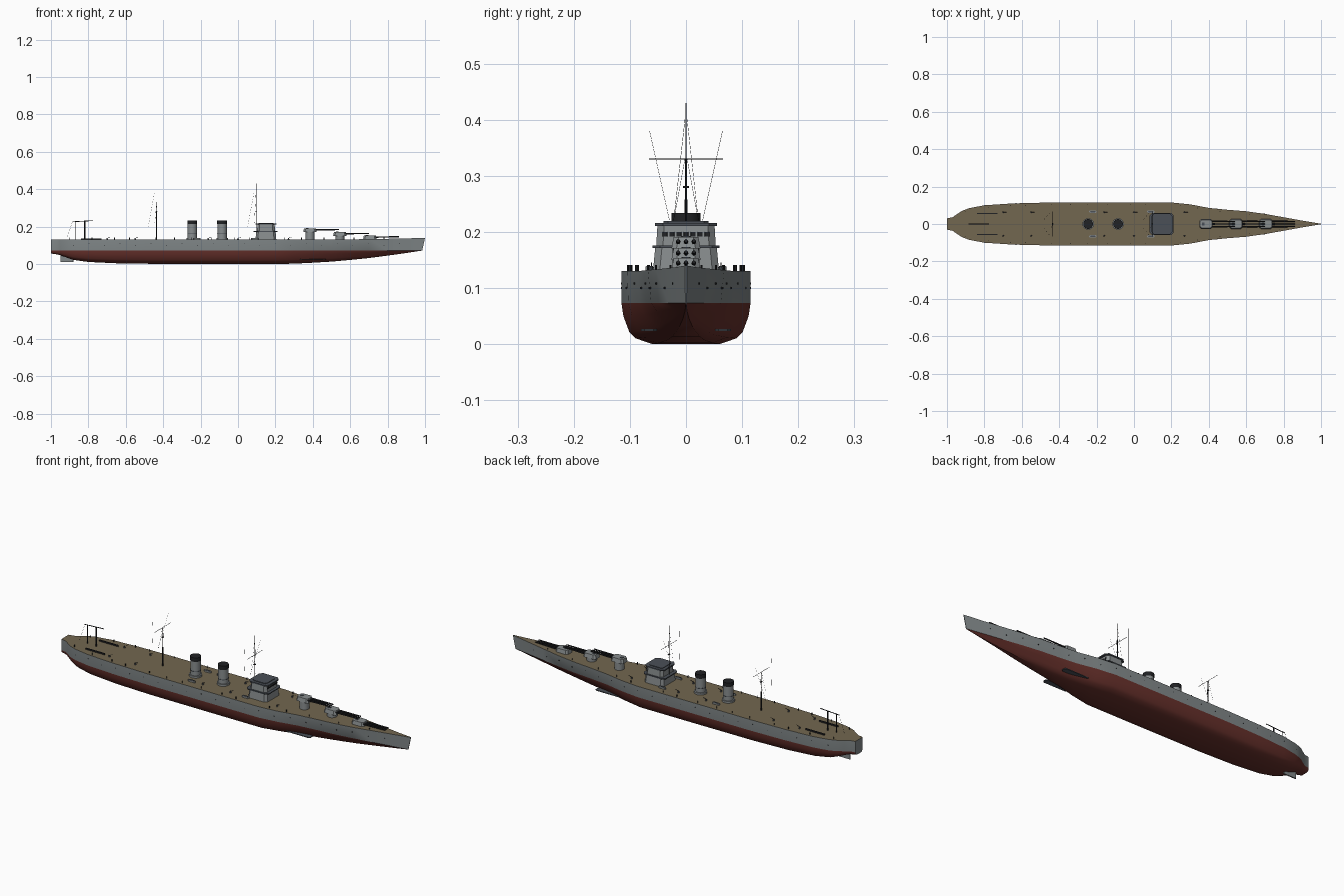
import bpy, bmesh, math
from mathutils import Vector

if "Cube" in bpy.data.objects:
    bpy.data.objects.remove(bpy.data.objects["Cube"])


def material(name, rgb):
    m = bpy.data.materials.new(name)
    m.diffuse_color = (*rgb, 1)
    m.use_nodes = True
    m.node_tree.nodes["Principled BSDF"].inputs["Base Color"].default_value = m.diffuse_color
    return m


GREY = material("hull grey", (0.22, 0.245, 0.25))
RED = material("antifouling red", (0.135, 0.03, 0.024))
DECK = material("deck wood", (0.17, 0.135, 0.08))
LIGHT = material("superstructure grey", (0.25, 0.27, 0.275))
ROOF = material("roof dark grey", (0.07, 0.08, 0.095))
DARK = material("black fittings", (0.015, 0.016, 0.018))

WATER = 0.073
# hull stations: x, half width, keel height, deck height
STATIONS = [
    (-1.0, .030, .056, .130), (-.97, .036, .052, .130), (-.95, .050, .047, .130),
    (-.92, .070, .036, .130), (-.88, .085, .022, .130), (-.80, .100, .011, .130),
    (-.65, .110, .004, .130), (-.45, .115, .001, .130), (-.10, .115, 0, .130),
    (.20, .115, 0, .130), (.30, .105, .002, .130), (.40, .086, .007, .130),
    (.50, .076, .013, .131), (.60, .068, .022, .132), (.70, .054, .032, .133),
    (.80, .036, .045, .135), (.90, .018, .059, .137), (.985, .0015, .072, .140)]


def at(x, col):
    """Interpolate a station column at x."""
    for a, b in zip(STATIONS, STATIONS[1:]):
        if a[0] <= x <= b[0]:
            t = (x - a[0]) / (b[0] - a[0])
            return a[col] + t * (b[col] - a[col])
    return STATIONS[-1][col]


def finish(bm, name, mats, smooth=True):
    bmesh.ops.recalc_face_normals(bm, faces=bm.faces[:])
    me = bpy.data.meshes.new(name)
    bm.to_mesh(me)
    bm.free()
    for m in mats:
        me.materials.append(m)
    ob = bpy.data.objects.new(name, me)
    bpy.context.collection.objects.link(ob)
    if smooth:
        bpy.ops.object.select_all(action='DESELECT')
        ob.select_set(True)
        bpy.context.view_layer.objects.active = ob
        bpy.ops.object.shade_smooth_by_angle(angle=math.radians(32))
    return ob


def loft(name, rings, mats, rule=None, smooth=True):
    """Skin closed rings of points and cap both ends."""
    bm = bmesh.new()
    rows = [[bm.verts.new(p) for p in r] for r in rings]
    n = len(rows[0])
    for a, b in zip(rows, rows[1:]):
        for i in range(n):
            j = (i + 1) % n
            bm.faces.new((a[i], a[j], b[j], b[i]))
    bm.faces.new(rows[0])
    bm.faces.new(rows[-1])
    bm.normal_update()
    if rule:
        for f in bm.faces:
            f.material_index = rule(f)
    return finish(bm, name, mats, smooth)


def block(name, x0, x1, hw, z0, z1, mat, taper=0.0, cut=0.008, y=0.0):
    """Box with clipped corners, shrinking by taper towards the top."""
    def ring(z, d):
        a, b, h = x0 + d, x1 - d, hw - d
        return [(a + cut, y - h, z), (b - cut, y - h, z), (b, y - h + cut, z), (b, y + h - cut, z),
                (b - cut, y + h, z), (a + cut, y + h, z), (a, y + h - cut, z), (a, y - h + cut, z)]
    return loft(name, [ring(z0, 0), ring(z1, taper)], [mat], smooth=False)


def rod(name, p, q, r, mat, r2=None, sides=8):
    p, q = Vector(p), Vector(q)
    rot = (q - p).to_track_quat('Z', 'Y')
    rings = []
    for c, rad in ((p, r), (q, r if r2 is None else r2)):
        rings.append([c + rot @ Vector((rad * math.cos(2 * math.pi * i / sides),
                                        rad * math.sin(2 * math.pi * i / sides), 0)) for i in range(sides)])
    return loft(name, rings, [mat], smooth=sides > 10)


# hull: rounded bilge below the waterline, straight side above
def section(x, hw, keel, deck):
    v = max(0, min(1, (x - .2) / .7))          # sections turn to a V near the bow
    flat = [(.52, 0), (.78, .14), (.88, .30), (.97, .68), (1, 1)]
    half = []
    for f, h in flat:
        f = f * (1 - v) + (0.12 + .88 * h) * v
        half.append((f * hw * (1 - .15 * v), keel + h * (WATER - keel)))
    half.append((hw, deck))
    rake = .015 if x > .98 else 0
    pts = [(y, z) for y, z in half] + [(-y, z) for y, z in reversed(half)]
    return [(x + rake * max(0, z - WATER) / .067, y, z) for y, z in pts]


loft("hull", [section(*s) for s in STATIONS], [GREY, RED, DECK],
     lambda f: 2 if f.normal.z > .9 and f.calc_center_median().z > .12 or
     abs(f.normal.z) > .9 and f.calc_center_median().z > .12
     else (1 if f.calc_center_median().z < WATER and abs(f.normal.x) < .95 else 0))

# rudder and side fins
block("rudder", -.95, -.88, .003, .012, .052, GREY, cut=.001)
for s in (-1, 1):
    block("bilge_fin", .33, .47, .014, .023, .027, ROOF, cut=.006, y=s * .066)

# portholes along the hull sides
for k in range(22):
    x = -.88 + k * .083
    z = .108 if k % 2 else .100
    for s in (-1, 1):
        y = s * at(x, 1)
        rod("porthole", (x, y - s * .004, z), (x, y + s * .0006, z), .0022, DARK, sides=6)

# three triple gun turrets stepping down to the bow
for x, z in ((.385, .170), (.545, .150), (.705, .132)):
    if z > .14:
        rod("barbette", (x, 0, .125), (x, 0, z), .024, LIGHT, sides=20)
    block("turret", x - .036, x + .036, .026, z, z + .021, LIGHT, taper=.004, cut=.009)
    block("turret_roof_hatch", x - .022, x - .008, .008, z + .021, z + .023, ROOF, cut=.002)
    for y in (-.014, 0, .014):
        rod("gun_barrel", (x + .028, y, z + .012), (x + .155, y, z + .014), .0042, DARK, .003, 10)

# bridge in two tiers with overhanging dark slabs
block("bridge_lower", .093, .205, .059, .128, .171, LIGHT, taper=.004, cut=.012)
block("bridge_walkway", .084, .212, .060, .171, .176, ROOF, cut=.014)
block("bridge_upper", .102, .198, .053, .176, .210, LIGHT, taper=.002, cut=.012)
block("bridge_roof", .094, .206, .055, .210, .216, ROOF, cut=.014)
block("roof_house", .11, .19, .04, .216, .219, ROOF, cut=.008)
for i in range(7):
    block("bridge_window", .1965, .1985, .0045, .192, .200, DARK, cut=.0005, y=(i - 3) * .0125)

# funnels
for x in (-.245, -.085):
    rod("funnel_base", (x, 0, .128), (x, 0, .140), .031, LIGHT, sides=24)
    rod("funnel", (x, 0, .138), (x, 0, .215), .025, LIGHT, sides=24)
    rod("funnel_cap", (x, 0, .213), (x, 0, .234), .026, DARK, sides=24)
    rod("funnel_band", (x, 0, .160), (x, 0, .163), .0262, ROOF, sides=24)

# masts with yards and rigging
for x, top, r in ((.097, .43, .0018), (-.435, .33, .003)):
    rod("mast", (x, 0, .128), (x, 0, top), r, DARK, r * .6)
    rod("lookout", (x, 0, .278), (x, 0, .282), .005, DARK)
    rod("yard", (x, -.066, .33), (x, .066, .33), .0009, DARK, sides=5)
    for s in (-1, 1):
        rod("aerial", (x - .012, s * .065, .38), (x - .045, s * .025, .20), .0004, DARK, sides=3)
        rod("stay", (x, s * .002, min(top, .40)), (x - .01, s * .022, .22), .0004, DARK, sides=3)

# stern crane
rod("crane_post", (-.82, 0, .128), (-.82, 0, .228), .004, DARK)
rod("crane_rear_post", (-.87, 0, .128), (-.87, 0, .225), .0015, DARK)
rod("crane_jib", (-.885, 0, .226), (-.775, 0, .232), .002, DARK)
rod("crane_cable", (-.885, 0, .226), (-.915, 0, .14), .0005, DARK, sides=3)

# catapults, boats, bollards and deck guns, mirrored across the centreline
for s in (-1, 1):
    block("catapult", -.84, -.73, .003, .129, .137, DARK, cut=.001, y=s * .056)
    for x in (-.22, .09):
        block("boat", x - .02, x + .02, .006, .129, .138, LIGHT, cut=.004, y=s * .066)
        block("boat_cover", x - .014, x + .014, .004, .138, .139, ROOF, cut=.003, y=s * .066)
    for x in (-.9, -.78, -.66, -.58, -.44, -.34, -.25, -.14, -.02, .06, .25, .34, .46, .62, .78):
        rod("bollard", (x, s * (at(x, 1) - .012), .128), (x, s * (at(x, 1) - .012), .141), .002, DARK, sides=6)
    for x in (-.7, -.55, -.16, .0, .27):
        y = s * .062
        rod("deck_gun_mount", (x, y, .128), (x, y, .139), .005, ROOF, .003, 8)
        rod("deck_gun_barrel", (x, y, .138), (x + .018, y, .145), .001, DARK, sides=5)
